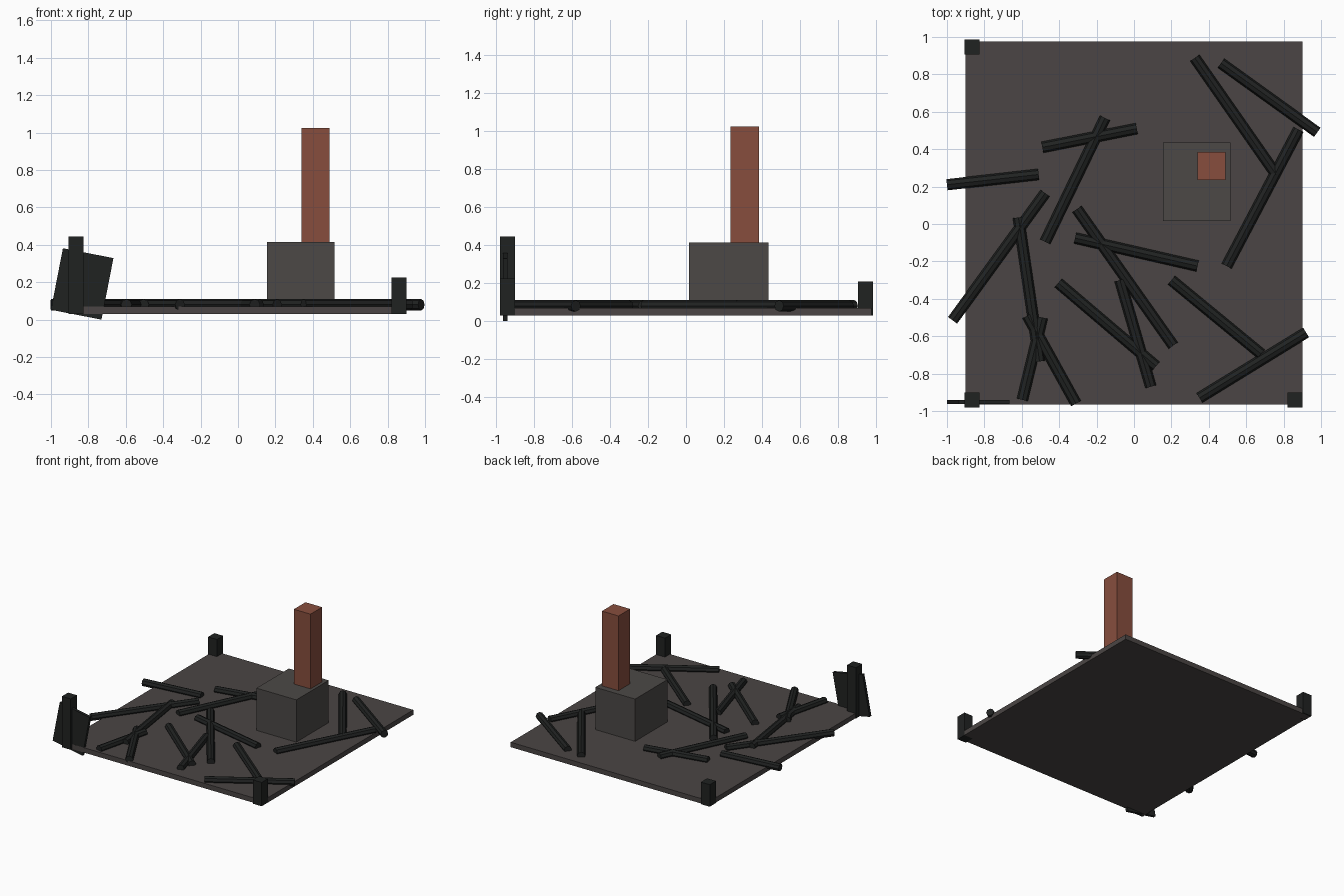
import bpy, bmesh, math
from mathutils import Vector, Matrix

if "Cube" in bpy.data.objects:
    bpy.data.objects.remove(bpy.data.objects["Cube"], do_unlink=True)


def material(name, rgb):
    m = bpy.data.materials.new(name)
    m.use_nodes = True
    colour = (*rgb, 1)
    m.diffuse_color = colour
    bsdf = m.node_tree.nodes["Principled BSDF"]
    bsdf.inputs["Base Color"].default_value = colour
    bsdf.inputs["Roughness"].default_value = 0.9
    return m


ash = material("ash floor", (0.069, 0.060, 0.058))
stone = material("hearth stone", (0.072, 0.066, 0.062))
brick = material("chimney brick", (0.242, 0.076, 0.048))
char = material("charred wood", (0.0145, 0.016, 0.0155))


def finish(name, bm, mat):
    mesh = bpy.data.meshes.new(name)
    bm.to_mesh(mesh)
    bm.free()
    mesh.materials.append(mat)
    ob = bpy.data.objects.new(name, mesh)
    bpy.context.collection.objects.link(ob)
    return ob


def box(name, centre, size, mat, tilt=0):
    """Box of the given size, tilted about the y axis."""
    bm = bmesh.new()
    bmesh.ops.create_cube(bm, size=1, matrix=Matrix.Diagonal((*size, 1)))
    ob = finish(name, bm, mat)
    ob.location = centre
    ob.rotation_euler.y = tilt
    return ob


def beam(name, start, end, mat, radius=0.03, z=0.08):
    """Eight-sided beam lying flat between two points."""
    a, b = Vector((*start, z)), Vector((*end, z))
    bm = bmesh.new()
    bmesh.ops.create_cone(bm, cap_ends=True, segments=8, radius1=radius,
                          radius2=radius, depth=(b - a).length)
    ob = finish(name, bm, mat)
    ob.location = (a + b) / 2
    ob.rotation_euler = (b - a).to_track_quat("Z", "Y").to_euler()
    return ob


# Floor, hearth and chimney
box("floor", (0, 0.006, 0.05), (1.80, 1.94, 0.04), ash)
box("hearth", (0.335, 0.226, 0.237), (0.36, 0.418, 0.356), stone)
box("chimney", (0.415, 0.31, 0.715), (0.15, 0.15, 0.62), brick)

# Burnt corner posts
for name, x, y, top in (("front_right_post", -0.865, -0.94, 0.445),
                        ("front_left_post", 0.86, -0.94, 0.225),
                        ("back_right_post", -0.865, 0.946, 0.21)):
    box(name, (x, y, (top + 0.03) / 2), (0.08, 0.08, top - 0.03), char)

# Leaning remnant of a wall
box("wall_panel", (-0.833, -0.952, 0.191), (0.275, 0.023, 0.335), char,
    math.radians(11))

# Fallen beams
beams = [
    ((-1.0, 0.21), (-0.51, 0.265)), ((-0.49, 0.41), (0.015, 0.51)),
    ((-0.155, 0.567), (-0.475, -0.095)), ((-0.475, 0.165), (-0.97, -0.515)),
    ((-0.618, 0.035), (-0.505, -0.735)), ((-0.57, -0.49), (-0.31, -0.96)),
    ((-0.49, -0.5), (-0.597, -0.94)), ((-0.305, 0.08), (0.21, -0.65)),
    ((-0.315, -0.075), (0.34, -0.225)), ((-0.405, -0.315), (0.118, -0.76)),
    ((-0.075, -0.3), (0.09, -0.87)), ((0.2, -0.3), (0.68, -0.695)),
    ((0.92, -0.58), (0.35, -0.93)), ((0.88, 0.505), (0.495, -0.225)),
    ((0.325, 0.888), (0.76, 0.265)), ((0.465, 0.86), (0.98, 0.49)),
]
for i, (start, end) in enumerate(beams):
    beam(f"fallen_beam_{i + 1}", start, end, char)
